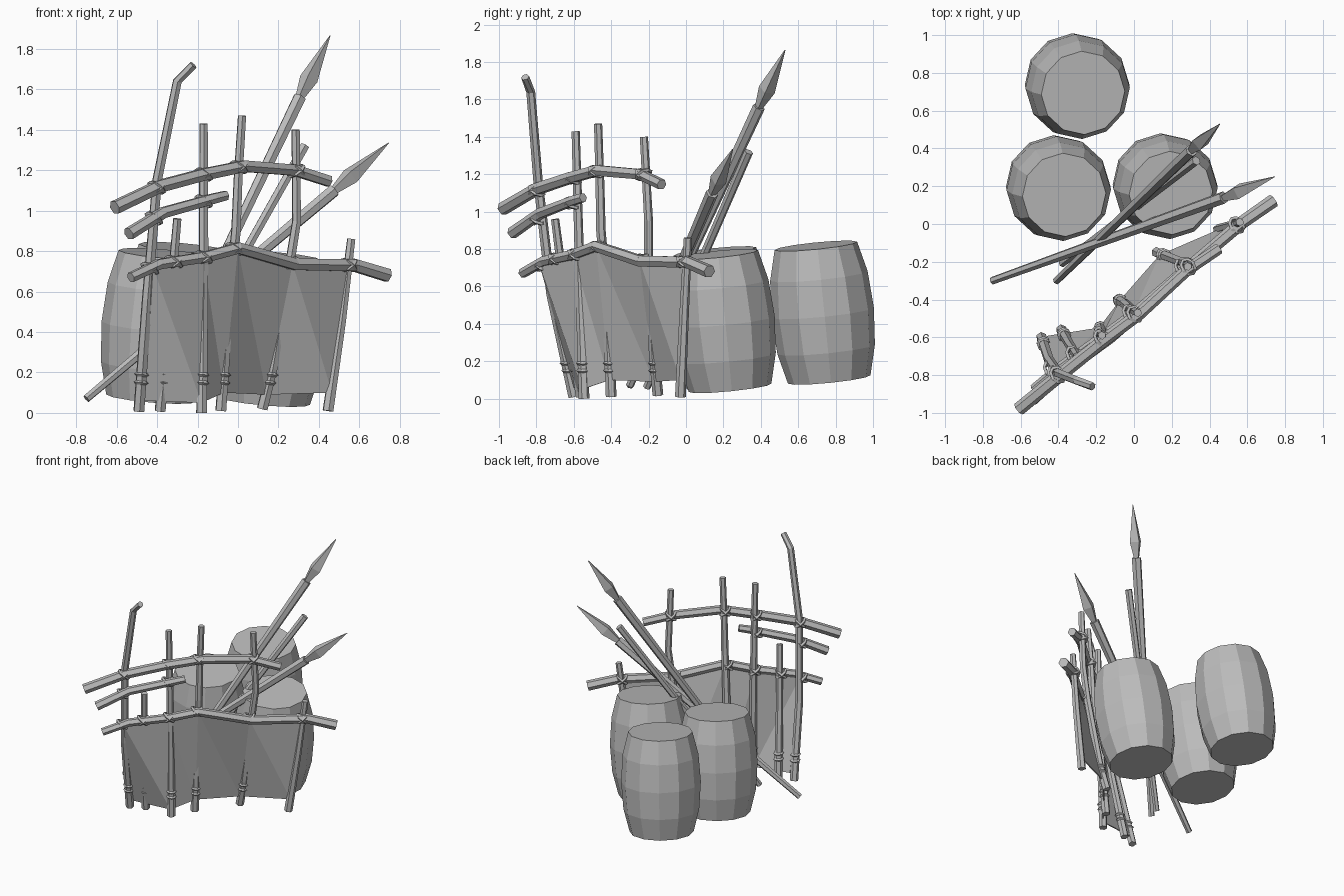
import bpy, bmesh, math
from mathutils import Vector, Matrix

if "Cube" in bpy.data.objects:
    bpy.data.objects.remove(bpy.data.objects["Cube"])

grey = bpy.data.materials.new("plain grey")
grey.use_nodes = True
GREY = (0.5, 0.5, 0.5, 1)
grey.diffuse_color = GREY
grey.node_tree.nodes["Principled BSDF"].inputs["Base Color"].default_value = GREY


def finish(name, bm):
    bmesh.ops.recalc_face_normals(bm, faces=bm.faces)
    mesh = bpy.data.meshes.new(name)
    bm.to_mesh(mesh)
    bm.free()
    mesh.materials.append(grey)
    ob = bpy.data.objects.new(name, mesh)
    bpy.context.scene.collection.objects.link(ob)
    return ob


def add_tube(bm, path, radii, sides=6, closed=False):
    """Sweep a polygon along a path, one radius per point."""
    pts = [Vector(p) for p in path]
    n = len(pts)
    overall = (pts[-1] - pts[0]).normalized()
    ref = Vector((0.6, -0.8, 0)) if abs(overall.z) > 0.6 else Vector((0, 0, 1))
    rings = []
    for i, p in enumerate(pts):
        if closed:
            t = pts[(i + 1) % n] - pts[i - 1]
        else:
            t = pts[min(i + 1, n - 1)] - pts[max(i - 1, 0)]
        t.normalize()
        u = (ref - t * ref.dot(t)).normalized()
        v = t.cross(u)
        ring = []
        for k in range(sides):
            a = math.tau * (k + 0.5) / sides
            ring.append(bm.verts.new(p + radii[i] * (u * math.cos(a) + v * math.sin(a))))
        rings.append(ring)
    for i in range(n if closed else n - 1):
        a, b = rings[i], rings[(i + 1) % n]
        for k in range(sides):
            j = (k + 1) % sides
            bm.faces.new((a[k], a[j], b[j], b[k]))
    if not closed:
        bm.faces.new(rings[0])
        bm.faces.new(rings[-1])


def pole(name, path, r0, r1, sides=6):
    bm = bmesh.new()
    n = len(path) - 1
    add_tube(bm, path, [r0 + (r1 - r0) * i / n for i in range(n + 1)], sides)
    return finish(name, bm)


def at_height(path, z):
    """Point of a post at a given height."""
    for a, b in zip(path, path[1:]):
        if a[2] <= z <= b[2]:
            return Vector(a).lerp(Vector(b), (z - a[2]) / (b[2] - a[2]))
    return Vector(path[-1])


def at_x(path, x):
    for a, b in zip(path, path[1:]):
        if a[0] <= x <= b[0]:
            return Vector(a).lerp(Vector(b), (x - a[0]) / (b[0] - a[0]))


# Barrels, leaning a little
def barrel(name, x, y, z):
    bm = bmesh.new()
    half = 0.36
    path = [(0, 0, half * f) for f in (-1, -0.55, 0, 0.55, 1)]
    add_tube(bm, path, (0.222, 0.262, 0.276, 0.262, 0.222), 12)
    lean = Vector((0.085, -0.1, 1)).to_track_quat('Z', 'Y').to_matrix().to_4x4()
    bm.transform(Matrix.Translation((x, y, z)) @ lean)
    finish(name, bm)


barrel("barrel_back", -0.30, 0.73, 0.46)
barrel("barrel_left", 0.165, 0.20, 0.415)
barrel("barrel_right", -0.40, 0.19, 0.43)

# Fence posts
posts = {
    "tall_bent_post": [(-.49, -.60, .01), (-.45, -.72, .56), (-.40, -.79, 1.15),
                       (-.30, -.83, 1.64), (-.22, -.86, 1.72)],
    "short_post": [(-.385, -.56, .01), (-.34, -.64, .5), (-.30, -.70, .96)],
    "straight_post": [(-.18, -.545, 0), (-.17, -.57, .75), (-.17, -.59, 1.43)],
    "middle_post": [(-.085, -.40, .01), (-.05, -.42, .5), (-.01, -.455, .9),
                    (0, -.46, 1.15), (.02, -.47, 1.47)],
    "curved_post": [(.12, -.15, .02), (.17, -.17, .22), (.25, -.20, .7),
                    (.29, -.20, .95), (.285, -.225, 1.4)],
    "end_post": [(.445, -.03, .01), (.51, -.01, .45), (.56, .01, .86)],
}
for name, path in posts.items():
    pole(name, path, 0.029, 0.022)

# Fence rails
rails = {
    "lower_rail": [(-.53, -.875, .67), (-.39, -.76, .735), (-.165, -.60, .77),
                   (0, -.48, .815), (.28, -.24, .735), (.575, .01, .73), (.74, .125, .68)],
    "upper_rail": [(-.61, -.98, 1.015), (-.39, -.80, 1.12), (-.165, -.62, 1.18),
                   (.03, -.475, 1.22), (.28, -.245, 1.2), (.45, -.13, 1.145)],
    "middle_rail": [(-.54, -.93, .885), (-.37, -.78, .99), (-.12, -.6, 1.06), (-.06, -.55, 1.075)],
}
pole("lower_rail", rails["lower_rail"], 0.027, 0.036)
pole("upper_rail", rails["upper_rail"], 0.036, 0.030)
pole("middle_rail", rails["middle_rail"], 0.033, 0.026)

# Hide screen hung from the lower rail
bm = bmesh.new()
hem = [(-.46, -.60, .06), (-.18, -.555, .05), (-.07, -.41, .10), (.14, -.17, .09), (.465, -.03, .10)]
tops = [at_x(rails["lower_rail"], x) for x in (-.42, -.17, 0, .27, .56)]
low = [bm.verts.new(p) for p in hem]
high = [bm.verts.new(p) for p in tops]
for i in range(4):
    bm.faces.new((low[i], low[i + 1], high[i]))
    bm.faces.new((low[i + 1], high[i + 1], high[i]))
screen = finish("hide_screen", bm)
thick = screen.modifiers.new("thickness", 'SOLIDIFY')
thick.thickness = 0.008


# Cord lashings: crossed loops at joints, plain loops near the hem
def loop(bm, centre, axis, radius):
    q = Vector(axis).to_track_quat('Z', 'Y')
    pts = [Vector(centre) + q @ Vector((radius * math.cos(a), radius * math.sin(a), 0))
           for a in [math.tau * k / 8 for k in range(8)]]
    thickness = 0.011
    rows = []
    for p in pts:
        out = (p - Vector(centre)).normalized() * thickness
        up = q @ Vector((0, 0, thickness))
        rows.append([bm.verts.new(p + d) for d in (out, up, -out, -up)])
    for i in range(8):
        a, b = rows[i], rows[(i + 1) % 8]
        for k in range(4):
            j = (k + 1) % 4
            bm.faces.new((a[k], a[j], b[j], b[k]))


bm = bmesh.new()
joints = [("lower_rail", list(posts)), ("middle_rail", ["tall_bent_post", "straight_post"]),
          ("upper_rail", ["tall_bent_post", "straight_post", "middle_post", "curved_post"])]
for rail, names in joints:
    for name in names:
        path = rails[rail]
        # Find where the post passes the rail
        z = path[len(path) // 2][2]
        for step in range(4):
            p = at_height(posts[name], z)
            r = at_x(path, p.x)
            z = r.z
        c = (p + r) / 2
        for side in (-1, 1):
            loop(bm, c, (0.5 * side, 0.4 * side, 0.8), 0.042)
for name, path in posts.items():
    if name != "end_post":
        for z in (.15, .19):
            loop(bm, at_height(path, z), (0.1, 0, 1), 0.026)
finish("cord_lashings", bm)


# Spears and a bare pole
def spear(name, foot, neck, tip):
    foot, neck, tip = Vector(foot), Vector(neck), Vector(tip)
    pole(name + "_shaft", [foot, foot.lerp(neck, 0.5), neck], 0.021, 0.034)
    bm = bmesh.new()
    add_tube(bm, [neck.lerp(tip, f) for f in (-0.05, 0.3, 1)], (0.018, 0.046, 0.002), 4)
    finish(name + "_head", bm)


spear("low_spear", (-.75, -.30, .07), (.475, .14, 1.10), (.745, .25, 1.335))
spear("high_spear", (-.41, -.30, .07), (.305, .39, 1.56), (.455, .53, 1.865))
pole("bare_pole", [(-.38, -.21, .06), (.33, .335, 1.32)], 0.021, 0.025)
